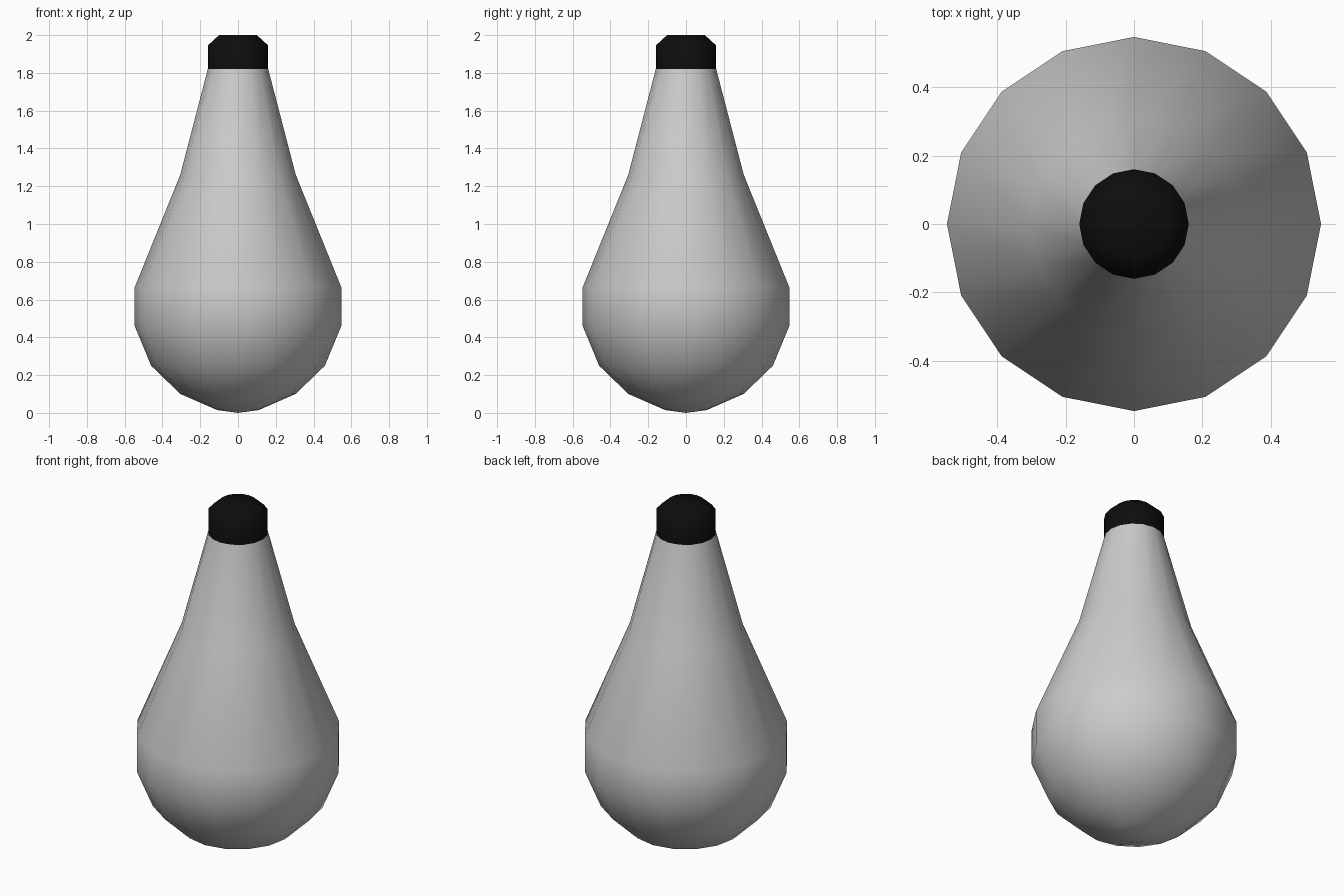
import bpy, bmesh
from math import cos, sin, pi

if "Cube" in bpy.data.objects:
    bpy.data.objects.remove(bpy.data.objects["Cube"])

SIDES = 16


def lathe(name, profile):
    """Revolve (radius, z) points around z; radius 0 makes a single pole vertex."""
    bm = bmesh.new()
    rings = []
    for r, z in profile:
        if r == 0:
            rings.append([bm.verts.new((0, 0, z))] * SIDES)
        else:
            rings.append([bm.verts.new((r * cos(2 * pi * i / SIDES),
                                        r * sin(2 * pi * i / SIDES), z))
                          for i in range(SIDES)])
    for a, b in zip(rings, rings[1:]):
        for i in range(SIDES):
            j = (i + 1) % SIDES
            corners = list(dict.fromkeys((a[i], a[j], b[j], b[i])))
            bm.faces.new(corners)
    bmesh.ops.recalc_face_normals(bm, faces=bm.faces)
    for f in bm.faces:
        f.smooth = True
    mesh = bpy.data.meshes.new(name)
    bm.to_mesh(mesh)
    bm.free()
    obj = bpy.data.objects.new(name, mesh)
    bpy.context.collection.objects.link(obj)
    return obj


# Pear-shaped body with a rounded base
lathe("body", [(0, 0), (0.11, 0.015), (0.305, 0.10), (0.46, 0.25),
               (0.547, 0.46), (0.547, 0.665), (0.306, 1.26), (0.16, 1.82)])

# Black cap with a chamfered top
cap = lathe("cap", [(0.16, 1.82), (0.16, 1.945), (0.10, 2.0), (0, 2.0)])
black = bpy.data.materials.new("black")
black.diffuse_color = (0.004, 0.004, 0.004, 1)
black.use_nodes = True
black.node_tree.nodes["Principled BSDF"].inputs["Base Color"].default_value = black.diffuse_color
cap.data.materials.append(black)
